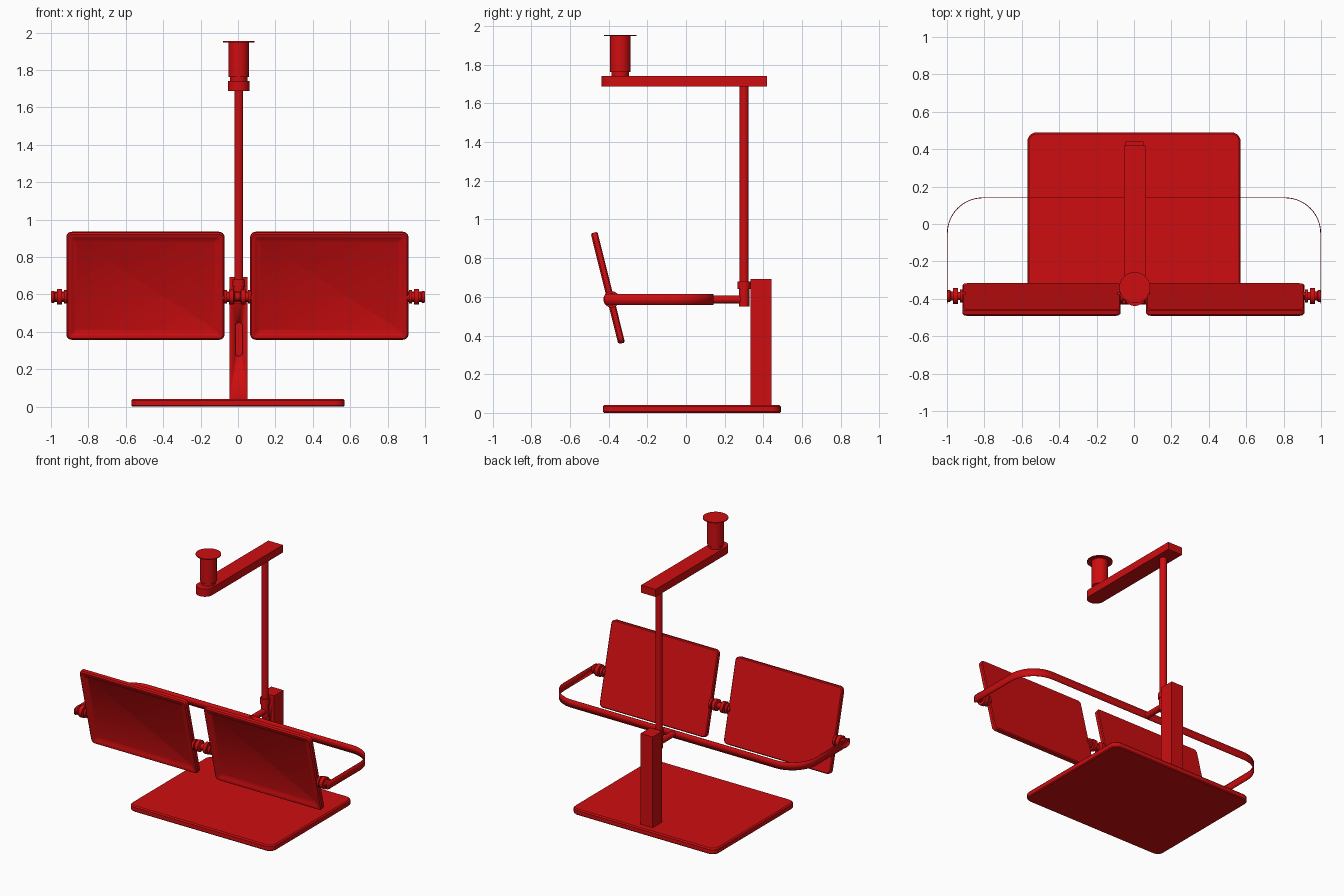
import bpy, bmesh
from math import radians, pi, cos, sin
from mathutils import Matrix, Vector

cube = bpy.data.objects.get("Cube")
if cube:
    bpy.data.objects.remove(cube, do_unlink=True)

red = bpy.data.materials.new("red")
red.use_nodes = True
colour = (0.62, 0.004, 0.005, 1)
red.diffuse_color = colour
red.node_tree.nodes["Principled BSDF"].inputs["Base Color"].default_value = colour


def finish(name, bm, matrix=Matrix()):
    bmesh.ops.recalc_face_normals(bm, faces=bm.faces)
    mesh = bpy.data.meshes.new(name)
    bm.to_mesh(mesh)
    bm.free()
    mesh.materials.append(red)
    obj = bpy.data.objects.new(name, mesh)
    bpy.context.collection.objects.link(obj)
    obj.matrix_world = matrix
    bpy.context.view_layer.objects.active = obj
    bpy.ops.object.select_all(action='DESELECT')
    obj.select_set(True)
    bpy.ops.object.shade_smooth_by_angle(angle=radians(30))
    return obj


def skin(bm, rings):
    """Close a stack of equal point rings into a solid."""
    loops = [[bm.verts.new(p) for p in ring] for ring in rings]
    n = len(loops[0])
    for a, b in zip(loops, loops[1:]):
        for i in range(n):
            bm.faces.new((a[i], a[(i + 1) % n], b[(i + 1) % n], b[i]))
    bm.faces.new(loops[0][::-1])
    bm.faces.new(loops[-1])


def rounded_ring(w, h, r, z, seg=6):
    pts = []
    for k, (sx, sy) in enumerate(((1, 1), (-1, 1), (-1, -1), (1, -1))):
        for s in range(seg + 1):
            a = (k + s / seg) * pi / 2
            pts.append((sx * (w / 2 - r) + r * cos(a), sy * (h / 2 - r) + r * sin(a), z))
    return pts


def plate(name, w, h, r, layers, matrix):
    """Rounded plate from (inset, height) layers."""
    bm = bmesh.new()
    skin(bm, [rounded_ring(w - 2 * i, h - 2 * i, max(r - i, 0.012), z) for i, z in layers])
    return finish(name, bm, matrix)


def turned(name, base, axis, profile, seg=32):
    """Solid of revolution from (distance, radius) steps along an axis."""
    bm = bmesh.new()
    skin(bm, [[(r * cos(2 * pi * i / seg), r * sin(2 * pi * i / seg), d) for i in range(seg)]
              for d, r in profile])
    rot = Vector((0, 0, 1)).rotation_difference(Vector(axis)).to_matrix().to_4x4()
    return finish(name, bm, Matrix.Translation(base) @ rot)


# Base plate
plate("base_plate", 1.14, 0.92, 0.05, [(0.006, 0), (0, 0.006), (0, 0.034), (0.008, 0.042)],
      Matrix.Translation((0, 0.03, 0)))

# Rear post with a shallow slot in its front
bm = bmesh.new()
bmesh.ops.create_cube(bm, size=1, matrix=Matrix.Translation((0.003, 0.387, 0.366))
                      @ Matrix.Diagonal((0.096, 0.108, 0.652, 1)))
post = finish("post", bm)
slot = plate("slot_cutter", 0.036, 0.18, 0.0179, [(0, -0.02), (0, 0.02)],
             Matrix.Translation((0.005, 0.333, 0.36)) @ Matrix.Rotation(pi / 2, 4, 'X'))
slot.hide_render = True
slot.hide_viewport = False
cut = post.modifiers.new("slot", 'BOOLEAN')
cut.object = slot
cut.operation = 'DIFFERENCE'
cut.solver = 'EXACT'
bpy.ops.object.select_all(action='DESELECT')
post.select_set(True)
bpy.context.view_layer.objects.active = post
bpy.ops.object.modifier_apply(modifier="slot")
bpy.data.objects.remove(slot, do_unlink=True)

# Upright pole, its clamp and the rod that carries the band
turned("pole", (0.004, 0.3, 0.55), (0, 0, 1), [(0, 0.024), (1.15, 0.024)])
turned("pole_clamp", (0.004, 0.3, 0.55), (0, 0, 1),
       [(0, 0.027), (0.09, 0.027), (0.09, 0.033), (0.13, 0.033)])
turned("band_rod", (0.004, 0.135, 0.587), (0, 1, 0), [(0, 0.021), (0.16, 0.021)])

# Overhead arm with a round front end
bm = bmesh.new()
outline = [(0.058, 0.42), (-0.058, 0.42)]
outline += [(-0.058 * cos(pi * i / 20), -0.38 - 0.058 * sin(pi * i / 20)) for i in range(21)]
skin(bm, [[(x + 0.004, y, z) for x, y in outline] for z in (1.688, 1.742)])
finish("overhead_arm", bm)

# Canister with a thin flange on top
turned("canister", (0.004, -0.34, 1.74), (0, 0, 1),
       [(0, 0.046), (0.022, 0.046), (0.022, 0.054), (0.208, 0.054)], 48)
turned("canister_flange", (0.004, -0.34, 1.948), (0, 0, 1), [(0, 0.083), (0.006, 0.083)], 48)

# Two tilted panels with a dished front
for name, x in (("right_panel", -0.495), ("left_panel", 0.488)):
    plate(name, 0.846, 0.59, 0.03,
          [(0.006, -0.018), (0, -0.012), (0, 0.010), (0.008, 0.018), (0.022, 0.018),
           (0.030, 0.014), (0.050, 0.004)],
          Matrix.Translation((x, -0.404, 0.646)) @ Matrix.Rotation(radians(104), 4, 'X'))

# Swivel joints at both outer ends
for name, side in (("right", -1), ("left", 1)):
    turned(name + "_swivel", (side * 0.9, -0.385, 0.587), (side, 0, 0),
           [(0, 0.022), (0.015, 0.022), (0.015, 0.036), (0.03, 0.036), (0.03, 0.022),
            (0.04, 0.022), (0.04, 0.042), (0.067, 0.042), (0.067, 0.024),
            (0.078, 0.024), (0.084, 0.032), (0.098, 0.032)])

# Centre hinge between the panels
half = [(0.014, 0.022), (0.02, 0.04), (0.044, 0.04), (0.044, 0.024), (0.056, 0.024),
        (0.056, 0.036), (0.072, 0.036), (0.072, 0.022), (0.085, 0.022)]
turned("centre_hinge", (-0.003, -0.385, 0.587), (1, 0, 0),
       [(-d, r) for d, r in reversed(half)] + half)

# Thin flat band sweeping around behind the panels
corner, back = 0.19, 0.14
path = [(0.998, -0.425)]
path += [(0.808 + corner * cos(a), back - corner + corner * sin(a))
         for a in (pi / 2 * i / 16 for i in range(17))]
path += [(-x, y) for x, y in reversed(path)]
bm = bmesh.new()
low, high = [[bm.verts.new((x, y, z)) for x, y in path] for z in (0.559, 0.615)]
for i in range(len(path) - 1):
    bm.faces.new((low[i], low[i + 1], high[i + 1], high[i]))
ends = [e for e in bm.edges if len(e.link_faces) == 1
        and abs(e.verts[0].co.z - e.verts[1].co.z) > 0.01]
bmesh.ops.bevel(bm, geom=[v for e in ends for v in e.verts], offset=0.018,
                segments=4, profile=0.5, affect='VERTICES')
band = finish("band", bm)
solid = band.modifiers.new("thickness", 'SOLIDIFY')
solid.thickness = 0.004
solid.offset = 0
